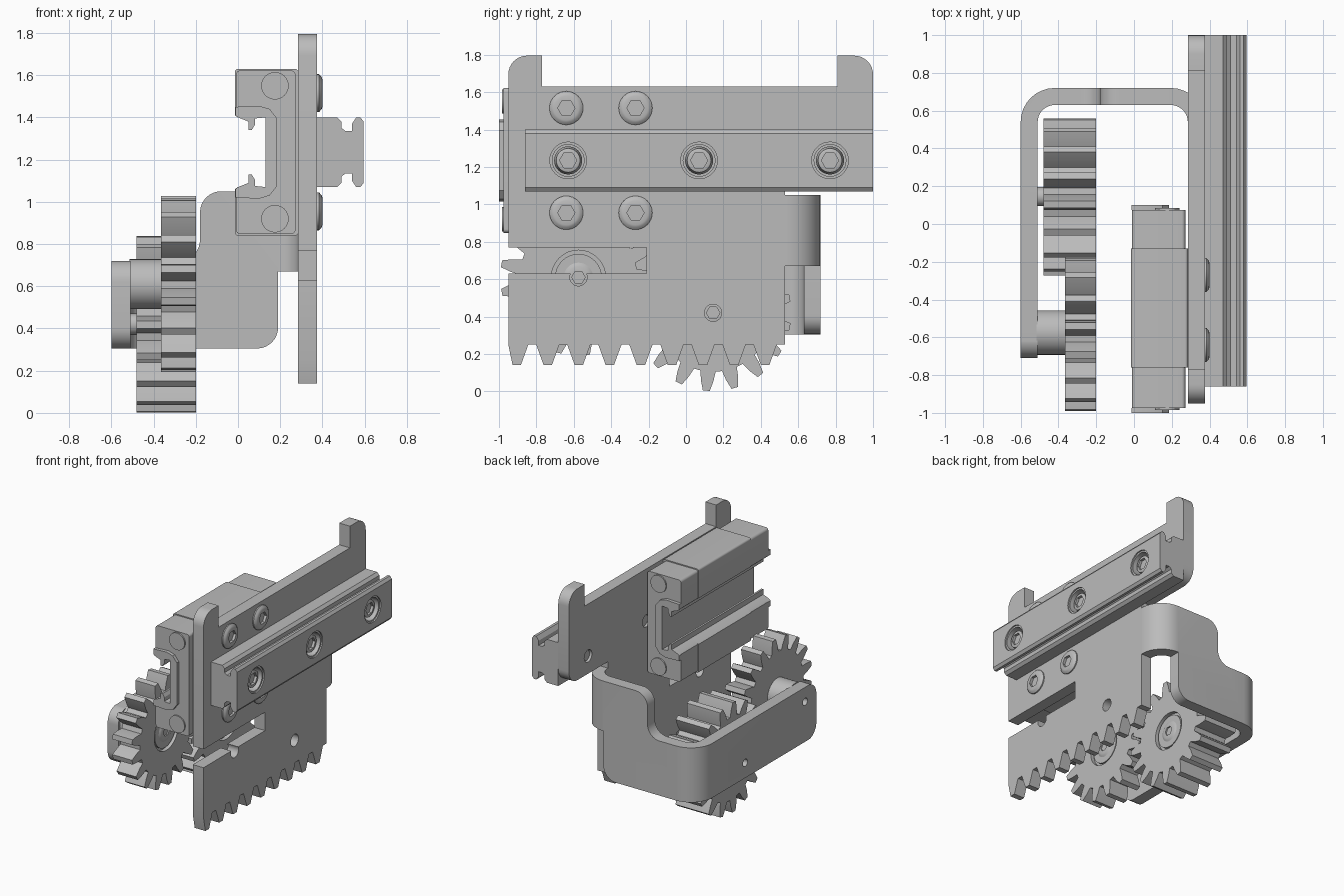
import bpy, bmesh
from math import sin, cos, tan, pi, radians
from mathutils import Vector, Matrix

cube = bpy.data.objects.get("Cube")
if cube:
    bpy.data.objects.remove(cube)

steel = bpy.data.materials.new("grey metal")
steel.use_nodes = True
steel.diffuse_color = (0.5, 0.5, 0.5, 1)
steel.node_tree.nodes["Principled BSDF"].inputs["Base Color"].default_value = (0.5, 0.5, 0.5, 1)
parts = []


def add(name, bm):
    bmesh.ops.recalc_face_normals(bm, faces=bm.faces)
    mesh = bpy.data.meshes.new(name)
    bm.to_mesh(mesh)
    bm.free()
    mesh.materials.append(steel)
    obj = bpy.data.objects.new(name, mesh)
    bpy.context.collection.objects.link(obj)
    parts.append(obj)
    return obj


def rounded(points, steps=8):
    """Turn (u, v, radius) corners into fillets."""
    out = []
    for i, p in enumerate(points):
        c = Vector(p[:2])
        if len(p) < 3:
            out.append(c)
            continue
        a = (Vector(points[i - 1][:2]) - c).normalized()
        b = (Vector(points[(i + 1) % len(points)][:2]) - c).normalized()
        half = a.angle(b) / 2
        centre = c + (a + b).normalized() * p[2] / sin(half)
        start = c + a * p[2] / tan(half) - centre
        end = c + b * p[2] / tan(half) - centre
        turn = start.angle_signed(end)
        for k in range(steps + 1):
            out.append(centre + Matrix.Rotation(-turn * k / steps, 2) @ start)
    return out


def prism(name, points, axis, lo, hi):
    """Extrude a profile along an axis."""
    place = {"x": lambda u, v, w: (w, u, v),
             "y": lambda u, v, w: (u, w, v),
             "z": lambda u, v, w: (u, v, w)}[axis]
    bm = bmesh.new()
    pts = rounded(points)
    rings = [[bm.verts.new(place(p[0], p[1], w)) for p in pts] for w in (lo, hi)]
    bm.faces.new(rings[0])
    bm.faces.new(rings[1])
    for i in range(len(pts)):
        bm.faces.new((rings[0][i - 1], rings[0][i], rings[1][i], rings[1][i - 1]))
    return add(name, bm)


def ring(u, v, r, n=32):
    return [(u + r * cos(2 * pi * i / n), v + r * sin(2 * pi * i / n)) for i in range(n)]


def disc(name, u, v, r, lo, hi, axis="x", n=32):
    return prism(name, ring(u, v, r, n), axis, lo, hi)


def boolean(obj, cutter, operation="DIFFERENCE"):
    mod = obj.modifiers.new("cut", "BOOLEAN")
    mod.operation, mod.object, mod.solver = operation, cutter, "EXACT"
    bpy.context.view_layer.objects.active = obj
    bpy.ops.object.modifier_apply(modifier="cut")
    parts.remove(cutter)
    bpy.data.objects.remove(cutter)


def screw(name, y, z, r, lo, hi, socket):
    """Domed head with a hexagonal socket, facing +x."""
    bm = bmesh.new()
    previous = None
    for x, radius in ((lo, r), (lo + (hi - lo) * 0.45, r), (hi - 0.004, r * 0.85), (hi, r * 0.72)):
        loop = [bm.verts.new((x, u, v)) for u, v in ring(y, z, radius)]
        if previous:
            for i in range(len(loop)):
                bm.faces.new((previous[i - 1], previous[i], loop[i], loop[i - 1]))
        else:
            bm.faces.new(loop)
        previous = loop
    bm.faces.new(previous)
    head = add(name, bm)
    boolean(head, disc("socket", y, z, socket, hi - 0.02, hi + 0.02, n=6))


MID = 1.235
SHAFTS = {"lower": (0.145, 0.42), "upper": (-0.575, 0.61)}
RAIL_HOLES = (-0.63, 0.07, 0.77)

# Main plate with end prongs, slot and rack teeth
rack = []
for i in reversed(range(9)):
    c = -0.905 + i * 0.166
    rack += [(c + 0.062, 0.25), (c + 0.022, 0.14), (c - 0.022, 0.14), (max(c - 0.062, -0.95), 0.25)]
plate = prism("main_plate", [
    (-0.95, 1.795, 0.1), (-0.77, 1.795), (-0.77, 1.63), (0.81, 1.63), (0.81, 1.795),
    (1, 1.795, 0.1), (1, 1.1, 0.1), (0.53, 1.1), (0.53, 0.25), *rack,
    (-0.95, 0.63), (-0.21, 0.63), (-0.21, 0.77), (-0.95, 0.77)], "x", 0.285, 0.375)
for y, z in list(SHAFTS.values()) + [(y, MID) for y in RAIL_HOLES]:
    boolean(plate, disc("hole", y, z, 0.046, 0.2, 0.5))

# Bent bracket: plan strip trimmed by its front and side outlines
bracket = prism("bent_bracket", [
    (-0.6, -0.8), (-0.6, 0.72, 0.18), (0.375, 0.72, 0.18), (0.375, 0.53),
    (0.285, 0.53), (0.285, 0.63, 0.09), (-0.51, 0.63, 0.09), (-0.51, -0.8)], "z", 0, 1.5)
boolean(bracket, prism("front_trim", [
    (-0.7, 0.305), (0.19, 0.305, 0.1), (0.19, 0.67), (0.5, 0.67), (0.5, 1.05),
    (-0.18, 1.05, 0.1), (-0.18, 0.72, 0.1), (-0.7, 0.72)], "y", -1, 1), "INTERSECT")
boolean(bracket, prism("side_trim", [
    (-0.71, 0.304, 0.1), (1.1, 0.304), (1.1, 1.3), (0.4, 1.3),
    (0.4, 0.721), (-0.71, 0.721, 0.1)], "x", -1, 1), "INTERSECT")
for y, z in SHAFTS.values():
    boolean(bracket, disc("hole", y, z, 0.028, -0.7, -0.52))


# Spur gears with hubs, spacers and shaft screws
def gear(name, centre, lo, hi, phase, spacer):
    y, z = centre
    step = 2 * pi / 17
    pts = []
    for i in range(17):
        for offset, r in ((-0.35, 0.315), (-0.25, 0.365), (-0.12, 0.418),
                          (0.12, 0.418), (0.25, 0.365), (0.35, 0.315)):
            a = radians(phase) + (i + offset) * step
            pts.append((y + r * cos(a), z + r * sin(a)))
    body = prism(name + "_gear", pts, "x", lo, hi)
    boolean(body, disc("recess", y, z, 0.145, hi - 0.03, hi + 0.1))
    disc(name + "_gear_bearing", y, z, 0.125, hi - 0.04, hi - 0.01)
    screw(name + "_gear_screw", y, z, 0.08, hi - 0.02, hi, 0.036)
    disc(name + "_gear_spacer", y, z, spacer, -0.515, lo + 0.01)


gear("lower", SHAFTS["lower"], -0.48, -0.2, -95, 0.05)
gear("upper", SHAFTS["upper"], -0.365, -0.2, 170, 0.118)


# Linear bearing carriage, open towards -x
def channel(name, outer, lo, hi):
    lip = [(0.13, 0.165), (0.08, 0.16), (0.08, 0.13), (0.065, 0.105),
           (0.05, 0.105), (0.05, 0.145), (0, 0.165)]
    half = lip + outer
    prism(name, [(p[0], MID + p[1], *p[2:]) for p in half]
          + [(p[0], MID - p[1], *p[2:]) for p in reversed(half)], "y", lo, hi)


channel("carriage_body", [(-0.015, 0.175), (-0.015, 0.395, 0.015), (0.285, 0.395, 0.015)], -0.76, -0.13)
for end, inner, face, tip in (("front", -0.76, -0.975, -1), ("back", -0.13, 0.075, 0.1)):
    channel(end + "_carriage_cap",
            [(-0.01, 0.175), (-0.01, 0.387, 0.02), (0.272, 0.387, 0.02)], inner, face)
    channel(end + "_carriage_seal",
            [(-0.013, 0.175), (-0.013, 0.215), (0.1, 0.22), (0.15, 0.205), (0.185, 0.16)], face, tip)
    for side in (-1, 1):
        disc(end + "_cap_screw", 0.175, MID + side * 0.315, 0.065,
             face, face + (tip - face) * 0.4, "y")

# Guide rail with counterbored screws
half = [(0.375, 0.165), (0.47, 0.165), (0.49, 0.145), (0.49, 0.115), (0.51, 0.1), (0.54, 0.1),
        (0.54, 0.135), (0.56, 0.165), (0.58, 0.165), (0.595, 0.145)]
rail = prism("guide_rail", [(x, MID + d) for x, d in half]
             + [(x, MID - d) for x, d in reversed(half)], "y", -0.86, 1)
for y in RAIL_HOLES:
    boolean(rail, disc("bore", y, MID, 0.085, 0.46, 0.7))
    boolean(rail, disc("bore_rim", y, MID, 0.098, 0.585, 0.7))
    screw("rail_screw", y, MID, 0.075, 0.45, 0.57, 0.046)
    disc("rail_screw_shank", y, MID, 0.04, 0.3, 0.46)

# Button-head screws holding the carriage
for y in (-0.64, -0.27):
    for z in (0.955, 1.515):
        screw("carriage_screw", y, z, 0.09, 0.37, 0.4, 0.046)

# Smooth shading with sharp edges kept
bpy.ops.object.select_all(action="DESELECT")
for obj in parts:
    obj.select_set(True)
bpy.context.view_layer.objects.active = plate
bpy.ops.object.shade_smooth_by_angle(angle=radians(30))
